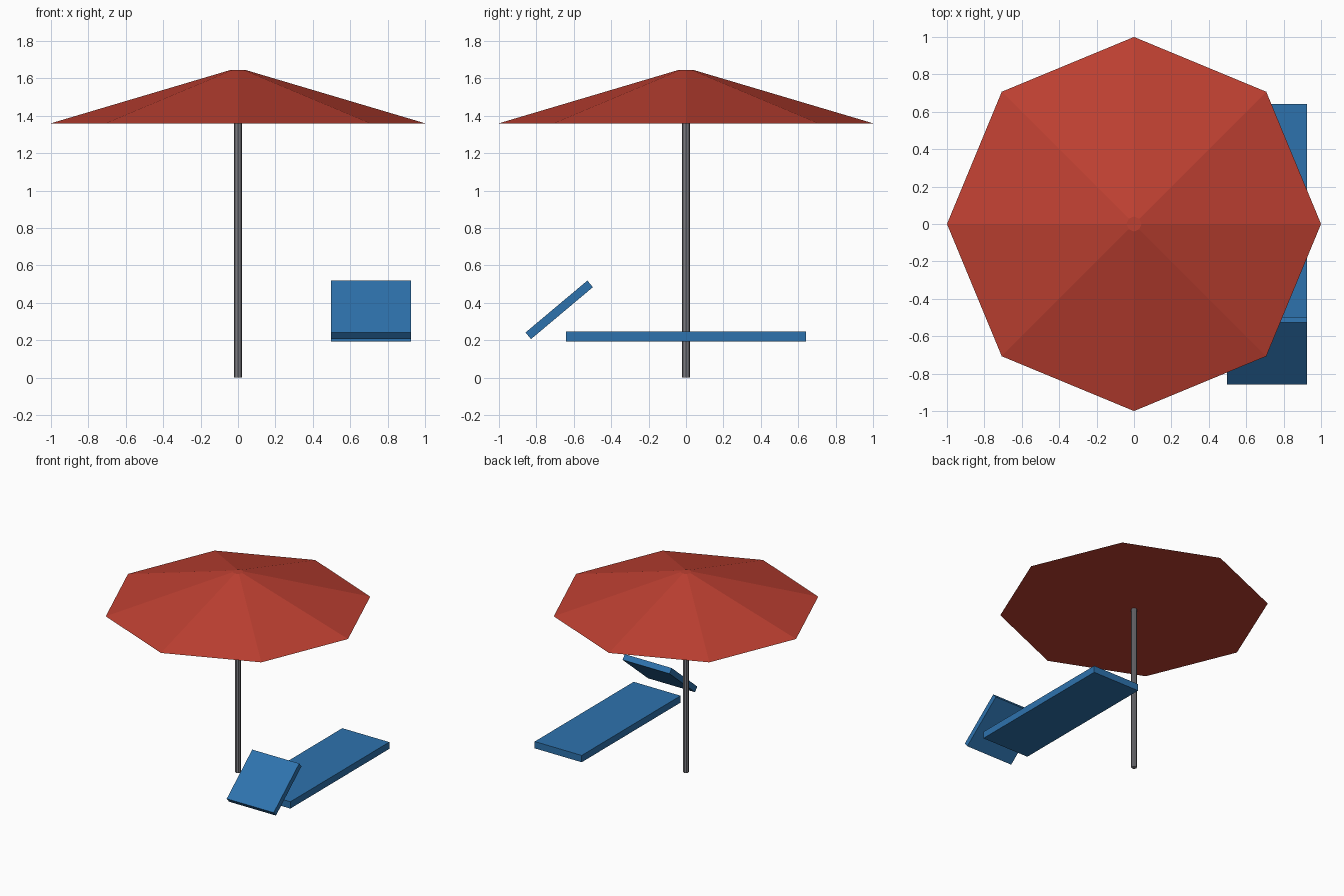
import bpy
import math

if "Cube" in bpy.data.objects:
    bpy.data.objects.remove(bpy.data.objects["Cube"])


def material(name, rgb):
    m = bpy.data.materials.new(name)
    m.diffuse_color = (*rgb, 1.0)
    m.use_nodes = True
    m.node_tree.nodes["Principled BSDF"].inputs["Base Color"].default_value = m.diffuse_color
    return m


red = material("canopy red", (0.515, 0.051, 0.031))
blue = material("lounger blue", (0.027, 0.170, 0.420))
grey = material("pole grey", (0.200, 0.200, 0.220))


def cone(name, sides, r1, r2, z0, z1, mat):
    bpy.ops.mesh.primitive_cone_add(vertices=sides, radius1=r1, radius2=r2,
                                    depth=z1 - z0, location=(0, 0, (z0 + z1) / 2))
    ob = bpy.context.object
    ob.name = name
    ob.data.materials.append(mat)
    return ob


def slab(name, size, centre, tilt, mat):
    bpy.ops.mesh.primitive_cube_add(size=1, location=centre,
                                    rotation=(math.radians(tilt), 0, 0))
    ob = bpy.context.object
    ob.name = name
    ob.scale = size
    ob.data.materials.append(mat)
    return ob


# Parasol: pole and eight-sided canopy with a flat underside
cone("pole", 8, 0.021, 0.021, 0.0, 1.40, grey)
cone("canopy", 8, 1.0, 0.04, 1.36, 1.645, red)

# Lounger: flat bed and tilted backrest
slab("lounger_bed", (0.427, 1.284, 0.056), (0.712, 0, 0.22), 0, blue)
slab("lounger_backrest", (0.427, 0.432, 0.046), (0.712, -0.678, 0.3625), 40, blue)
